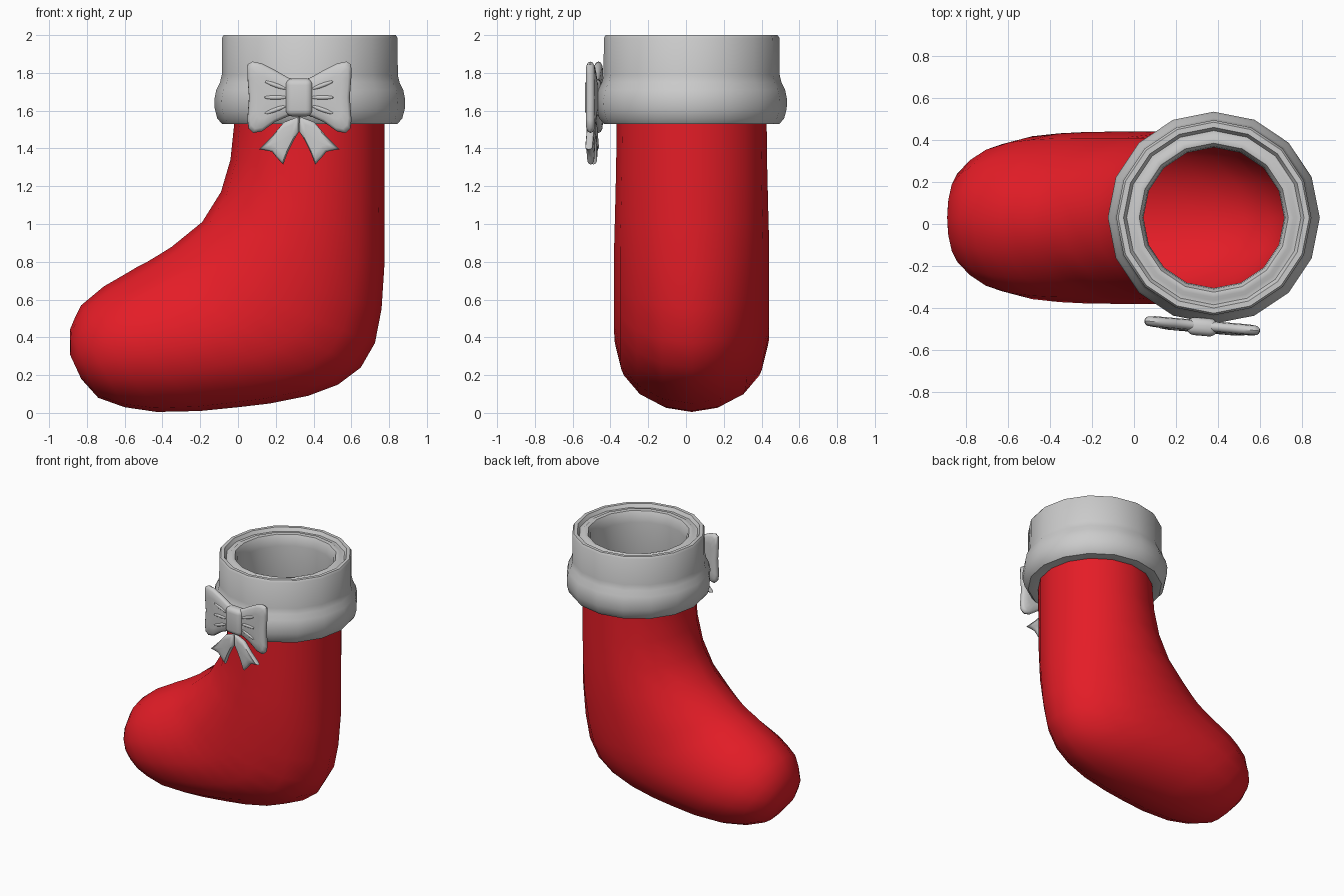
import bpy, bmesh, math
from mathutils import Vector, Matrix

if "Cube" in bpy.data.objects:
    bpy.data.objects.remove(bpy.data.objects["Cube"])

SIDES = 16


def finish(name, bm, color=None, angle=40):
    bmesh.ops.recalc_face_normals(bm, faces=bm.faces)
    me = bpy.data.meshes.new(name)
    bm.to_mesh(me)
    bm.free()
    ob = bpy.data.objects.new(name, me)
    bpy.context.collection.objects.link(ob)
    if color:
        mat = bpy.data.materials.new(name + "_colour")
        mat.diffuse_color = color
        mat.use_nodes = True
        mat.node_tree.nodes["Principled BSDF"].inputs["Base Color"].default_value = mat.diffuse_color
        me.materials.append(mat)
    bpy.ops.object.select_all(action='DESELECT')
    ob.select_set(True)
    bpy.context.view_layer.objects.active = ob
    bpy.ops.object.shade_smooth_by_angle(angle=math.radians(angle))
    return ob


def loft(bm, rings, cap_start=False, cap_end=False):
    """Bridge successive closed rings of points, optionally fan-capped."""
    loops = [[bm.verts.new(p) for p in r] for r in rings]
    n = len(loops[0])
    for a, b in zip(loops, loops[1:]):
        for i in range(n):
            j = (i + 1) % n
            bm.faces.new((a[i], a[j], b[j], b[i]))
    for use, lp in ((cap_start, loops[0]), (cap_end, loops[-1])):
        if use:
            c = bm.verts.new(sum((v.co for v in lp), Vector()) / n)
            for i in range(n):
                bm.faces.new((lp[i], lp[(i + 1) % n], c))


# Stocking: sections given by instep point, sole/heel point and half width
sections = [
    ((-.02, 1.75), (.775, 1.75), .395), ((-.02, 1.53), (.775, 1.53), .397),
    ((-.04, 1.34), (.775, 1.25), .40), ((-.09, 1.17), (.775, 1.0), .405),
    ((-.19, 1.01), (.775, .78), .41), ((-.35, .88), (.76, .55), .41),
    ((-.43, .83), (.725, .37), .41), ((-.48, .80), (.65, .24), .41),
    ((-.53, .775), (.53, .15), .41), ((-.58, .745), (.37, .09), .41),
    ((-.64, .71), (.17, .05), .408), ((-.71, .67), (0, .03), .402),
    ((-.77, .62), (-.2, .01), .388), ((-.83, .57), (-.43, .005), .35),
    ((-.865, .50), (-.6, .03), .295), ((-.89, .44), (-.74, .08), .225),
    ((-.89, .31), (-.83, .18), .115)]
rings = []
for f, b, w in sections:
    f, b = Vector((f[0], .03, f[1])), Vector((b[0], .03, b[1]))
    ring = []
    for i in range(SIDES):
        a = 2 * math.pi * i / SIDES
        ring.append((f + b) / 2 + (b - f) / 2 * math.cos(a)
                    + Vector((0, w * math.sin(a), 0)))
    rings.append(ring)
bm = bmesh.new()
loft(bm, rings, cap_end=True)
finish("stocking", bm, (.78, .012, .02, 1), 60)

# Cuff: closed revolved profile with rolled lower band and stepped rim
profile = [(.39, 1.53), (.465, 1.53), (.49, 1.56), (.503, 1.61), (.505, 1.66),
           (.495, 1.71), (.475, 1.75), (.466, 1.79), (.465, 1.985), (.455, 2.0),
           (.43, 2.0), (.415, 1.975), (.395, 1.975), (.38, 1.985), (.355, 1.98),
           (.34, 1.95), (.335, 1.90), (.335, 1.62), (.35, 1.55)]
bm = bmesh.new()
loft(bm, [[(.38 + r * math.cos(a), .03 + r * math.sin(a), z)
           for a in (2 * math.pi * i / SIDES for i in range(SIDES))]
          for r, z in profile + profile[:1]])
bmesh.ops.remove_doubles(bm, verts=bm.verts, dist=1e-5)
finish("cuff", bm, None, 50)

# Bow frame: sits on the cuff front, turned slightly
BOW = Matrix.Translation((.325, -.485, 1.67)) @ Matrix.Rotation(math.radians(-5), 4, 'Z')


def puff(bm, outline, centre, half, side, y=0):
    """Pillow-shaped plate made from an x-z outline."""
    cx, cz = centre
    rs = []
    for s, d in ((.6, -1), (.88, -.85), (.97, -.5), (1, 0), (.97, .5), (.88, .85), (.6, 1)):
        rs.append([BOW @ Vector((side * (cx + (px - cx) * s), y + d * half,
                                 cz + (pz - cz) * s)) for px, pz in outline])
    loft(bm, rs, True, True)


def ellipsoid(bm, loc, size, tilt):
    m = (BOW @ Matrix.Translation(loc) @ Matrix.Rotation(tilt, 4, 'Y')
         @ Matrix.Diagonal((*size, 1)))
    bmesh.ops.create_uvsphere(bm, u_segments=10, v_segments=6, radius=1, matrix=m)


wing = [(.0, .09), (.06, .105), (.13, .145), (.2, .18), (.25, .19), (.275, .175),
        (.277, .12), (.268, 0), (.277, -.12), (.27, -.165), (.245, -.188),
        (.2, -.18), (.13, -.13), (.06, -.10), (.0, -.09)]
tail = [(.0, -.10), (.08, -.13), (.14, -.20), (.215, -.275), (.18, -.28), (.145, -.287),
        (.118, -.32), (.085, -.355), (.06, -.29), (.025, -.22), (.0, -.18)]
for side, label in ((-1, "left"), (1, "right")):
    bm = bmesh.new()
    puff(bm, wing, (.15, 0), .026, side)
    finish("bow_loop_" + label, bm)
    bm = bmesh.new()
    puff(bm, tail, (.085, -.21), .021, side, -.012)
    finish("bow_tail_" + label, bm)
    # Gathered folds fanning out from the knot
    bm = bmesh.new()
    for k in (-1, 0, 1):
        ellipsoid(bm, (side * .125, -.022, k * .065), (.07, .011, .012), -side * k * .35)
    finish("bow_folds_" + label, bm)

# Knot: rounded block
bm = bmesh.new()
bmesh.ops.create_cube(bm, size=1, matrix=BOW @ Matrix.Translation((0, -.005, 0))
                      @ Matrix.Diagonal((.145, .085, .2, 1)))
bmesh.ops.bevel(bm, geom=bm.edges[:], offset=.035, segments=4, profile=.5, affect='EDGES')
finish("bow_knot", bm, None, 60)
